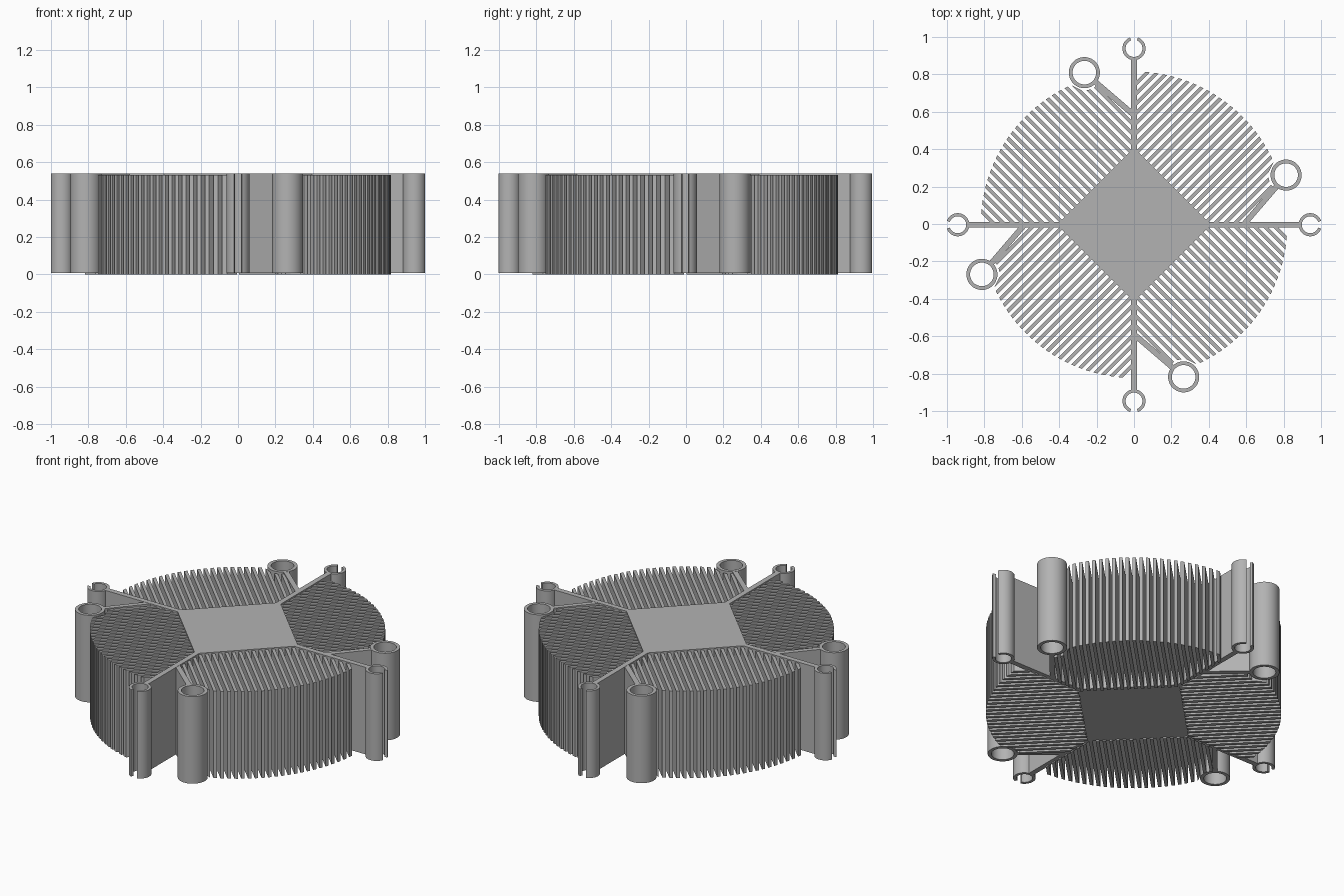
import bpy, bmesh, math
from mathutils import Matrix, Vector

if "Cube" in bpy.data.objects:
    bpy.data.objects.remove(bpy.data.objects["Cube"])

Z0, Z1 = 0.008, 0.54           # body bottom and top
CY = -0.004                    # small offset of the centre

metal = bpy.data.materials.new("grey aluminium")
metal.diffuse_color = (0.45, 0.45, 0.45, 1)
metal.use_nodes = True
metal.node_tree.nodes["Principled BSDF"].inputs["Base Color"].default_value = metal.diffuse_color


def prism(bm, pts, z0, z1):
    """Extrude a flat polygon from z0 to z1."""
    face = bm.faces.new([bm.verts.new((x, y, z0)) for x, y in pts])
    ext = bmesh.ops.extrude_face_region(bm, geom=[face])["geom"]
    bmesh.ops.translate(bm, vec=(0, 0, z1 - z0),
                        verts=[g for g in ext if isinstance(g, bmesh.types.BMVert)])


def bar(a, b, w):
    """Rectangle of width w running from a to b."""
    a, b = Vector(a), Vector(b)
    d = (b - a).normalized()
    n = Vector((-d.y, d.x)) * w / 2
    return [a - n, b - n, b + n, a + n]


def ring(bm, c, ro, ri, a0, a1, n, z0, z1):
    """Tube wall, or an open clip when the angles do not close."""
    closed = abs(a1 - a0 - 2 * math.pi) < 1e-6
    rows = []
    for i in range(n if closed else n + 1):
        a = a0 + (a1 - a0) * i / n
        rows.append([bm.verts.new((c[0] + r * math.cos(a), c[1] + r * math.sin(a), z))
                     for r, z in ((ro, z0), (ro, z1), (ri, z1), (ri, z0))])
    for i in range(n):
        p, q = rows[i], rows[(i + 1) % len(rows)]
        for k in range(4):
            m = (k + 1) % 4
            bm.faces.new((p[k], q[k], q[m], p[m]))
    if not closed:
        bm.faces.new(rows[0])
        bm.faces.new(rows[-1])


def finish(bm, name, smooth=False, turn=0):
    bmesh.ops.transform(bm, verts=bm.verts,
                        matrix=Matrix.Translation((0, CY, 0)) @ Matrix.Rotation(turn, 4, 'Z'))
    bmesh.ops.recalc_face_normals(bm, faces=bm.faces)
    me = bpy.data.meshes.new(name)
    bm.to_mesh(me)
    bm.free()
    me.materials.append(metal)
    ob = bpy.data.objects.new(name, me)
    bpy.context.collection.objects.link(ob)
    if smooth:
        bpy.ops.object.select_all(action='DESELECT')
        ob.select_set(True)
        bpy.context.view_layer.objects.active = ob
        bpy.ops.object.shade_smooth_by_angle(angle=math.radians(35))


# diamond core
bm = bmesh.new()
prism(bm, [(0.41, 0), (0, 0.41), (-0.41, 0), (0, -0.41)], Z0, Z1)
finish(bm, "core_block")

TUBE = (0.812, 0.265)
S = math.sqrt(0.5)
tube_t, tube_u = (TUBE[0] - TUBE[1]) * S, (TUBE[0] + TUBE[1]) * S
R, PITCH, HALF = 0.818, 0.0375, 0.0095


def fin_polygon(t):
    """One fin parallel to the quadrant diagonal, at side offset t."""
    inner, outer = [], []
    for e in (t - HALF, t + HALF):
        start = max(0.28, abs(e) + 0.008)
        end = math.sqrt(R * R - e * e)
        gap = 0.095 ** 2 - (e - tube_t) ** 2
        if gap > 0:                        # stop short of the tube
            end = min(end, tube_u - math.sqrt(gap))
        if end - start < 0.02:
            return None
        inner.append(((start + e) * S, (start - e) * S))
        outer.append(((end + e) * S, (end - e) * S))
    return [inner[0], outer[0], outer[1], inner[1]]


for q in range(4):
    turn = q * math.pi / 2
    # arm with branch
    bm = bmesh.new()
    prism(bm, bar((0.38, 0), (0.895, 0), 0.032), Z0, Z1)
    prism(bm, bar((0.585, 0.0), (0.762, 0.206), 0.03), Z0, Z1 - 0.001)
    finish(bm, f"arm_{q}", turn=turn)
    # open clip at the arm end
    bm = bmesh.new()
    g = math.radians(20)
    ring(bm, (0.941, 0), 0.062, 0.045, g, 2 * math.pi - g, 32, Z0, Z1)
    finish(bm, f"end_clip_{q}", True, turn)
    # screw tube
    bm = bmesh.new()
    ring(bm, TUBE, 0.083, 0.063, 0, 2 * math.pi, 40, Z0, Z1)
    finish(bm, f"screw_tube_{q}", True, turn)
    # cooling fins
    bm = bmesh.new()
    for i in range(-16, 17):
        t = i * PITCH
        if abs(t) + HALF > R * S or t + HALF > 0.395:
            continue
        poly = fin_polygon(t)
        if poly:
            prism(bm, poly, 0.0, 0.532)
    finish(bm, f"cooling_fins_{q}", turn=turn)
